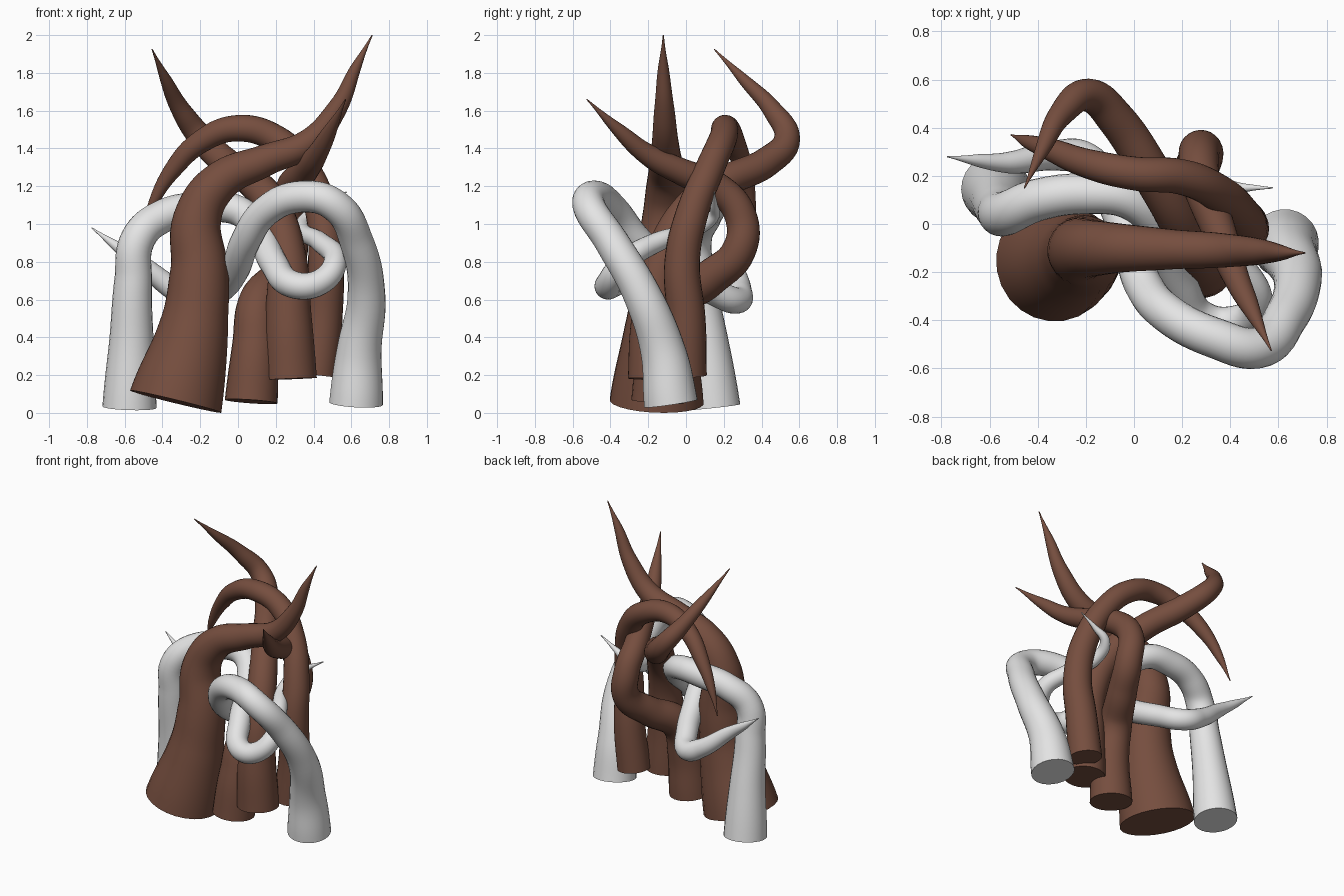
import bpy, math


def material(name, rgb):
    m = bpy.data.materials.new(name)
    m.diffuse_color = (*rgb, 1)
    return m


BROWN = material("brown", (0.18, 0.076, 0.049))
WHITE = material("off_white", (0.78, 0.78, 0.78))


def tendril(name, mat, points):
    """Tapered smooth tube through (x, y, z, radius) points, flat-capped at the base."""
    cu = bpy.data.curves.new(name, 'CURVE')
    cu.dimensions = '3D'
    cu.bevel_depth = 1.0
    cu.bevel_resolution = 10
    cu.use_fill_caps = True
    cu.resolution_u = 8
    cu.twist_mode = 'MINIMUM'
    sp = cu.splines.new('BEZIER')
    sp.radius_interpolation = 'CARDINAL'
    sp.bezier_points.add(len(points) - 1)
    for bp, (x, y, z, r) in zip(sp.bezier_points, points):
        bp.co = (x, y, z)
        bp.radius = r
        bp.handle_left_type = bp.handle_right_type = 'AUTO'
    cu.materials.append(mat)
    ob = bpy.data.objects.new(name, cu)
    bpy.context.collection.objects.link(ob)
    bpy.ops.object.select_all(action='DESELECT')
    ob.select_set(True)
    bpy.context.view_layer.objects.active = ob
    bpy.ops.object.convert(target='MESH')
    bpy.ops.object.shade_smooth_by_angle(angle=math.radians(50))


# thick trunk sweeping up to the right
tendril("main_trunk", BROWN, [
    (-0.33, -0.155, 0.06, 0.25), (-0.235, -0.14, 0.45, 0.185), (-0.205, -0.12, 0.75, 0.155),
    (-0.215, -0.105, 1.03, 0.128), (-0.10, -0.10, 1.22, 0.107), (0.14, -0.105, 1.335, 0.085),
    (0.37, -0.11, 1.43, 0.071), (0.53, -0.115, 1.62, 0.052), (0.625, -0.12, 1.83, 0.028),
    (0.71, -0.12, 2.0, 0.003)])

# root looping round the back, tip pointing forward
tendril("looping_root", BROWN, [
    (0.07, -0.15, 0.06, 0.14), (0.09, -0.13, 0.35, 0.122), (0.11, -0.06, 0.58, 0.11),
    (0.21, 0.13, 0.715, 0.098), (0.28, 0.28, 0.86, 0.09), (0.27, 0.29, 1.04, 0.085),
    (0.28, 0.17, 1.19, 0.08), (0.35, -0.02, 1.275, 0.071), (0.415, -0.2, 1.365, 0.057),
    (0.49, -0.36, 1.50, 0.035), (0.57, -0.525, 1.66, 0.003)])

# root leaning back, tip curling up to the left
tendril("leaning_root", BROWN, [
    (0.28, -0.17, 0.18, 0.138), (0.267, -0.165, 0.5, 0.124), (0.26, -0.12, 0.82, 0.103),
    (0.19, 0.02, 1.08, 0.092), (0.08, 0.2, 1.22, 0.085), (-0.07, 0.43, 1.33, 0.079),
    (-0.19, 0.535, 1.45, 0.069), (-0.30, 0.46, 1.6, 0.052), (-0.385, 0.3, 1.77, 0.029),
    (-0.455, 0.15, 1.925, 0.003)])

# root arching over the top, tip hanging on the left
tendril("arching_root", BROWN, [
    (0.415, 0.0, 0.2, 0.11), (0.45, 0.0, 0.5, 0.103), (0.465, -0.02, 0.8, 0.094),
    (0.445, 0.03, 1.05, 0.086), (0.355, 0.125, 1.29, 0.078), (0.2, 0.195, 1.45, 0.074),
    (0.0, 0.21, 1.507, 0.07), (-0.19, 0.25, 1.44, 0.061), (-0.35, 0.31, 1.28, 0.046),
    (-0.45, 0.345, 1.11, 0.025), (-0.51, 0.37, 0.96, 0.003)])

# right white vine: arch in front, then behind the trunk to the left tip
tendril("right_vine", WHITE, [
    (0.625, -0.08, 0.05, 0.143), (0.64, -0.12, 0.32, 0.12), (0.68, -0.23, 0.62, 0.1),
    (0.63, -0.39, 0.9, 0.09), (0.51, -0.515, 1.1, 0.086), (0.34, -0.475, 1.145, 0.084),
    (0.15, -0.38, 1.07, 0.081), (0.04, -0.255, 0.91, 0.079), (-0.015, -0.08, 0.76, 0.076),
    (-0.10, 0.13, 0.65, 0.073), (-0.20, 0.27, 0.595, 0.07), (-0.32, 0.285, 0.645, 0.063),
    (-0.52, 0.255, 0.795, 0.045), (-0.66, 0.265, 0.895, 0.024), (-0.775, 0.28, 0.98, 0.003)])

# left white vine: crosses behind, dips forward, hooks back to a thin tip
tendril("left_vine", WHITE, [
    (-0.575, 0.145, 0.03, 0.143), (-0.565, 0.11, 0.35, 0.12), (-0.555, 0.06, 0.7, 0.1),
    (-0.53, 0.045, 0.92, 0.092), (-0.40, 0.10, 1.04, 0.088), (-0.2, 0.125, 1.085, 0.084),
    (-0.01, 0.095, 1.075, 0.08), (0.11, -0.04, 0.96, 0.077), (0.19, -0.25, 0.79, 0.074),
    (0.29, -0.395, 0.68, 0.072), (0.43, -0.405, 0.69, 0.068), (0.515, -0.325, 0.80, 0.061),
    (0.435, -0.15, 0.905, 0.052), (0.345, 0.03, 0.965, 0.042), (0.365, 0.14, 1.035, 0.033),
    (0.46, 0.15, 1.10, 0.018), (0.575, 0.15, 1.17, 0.003)])
